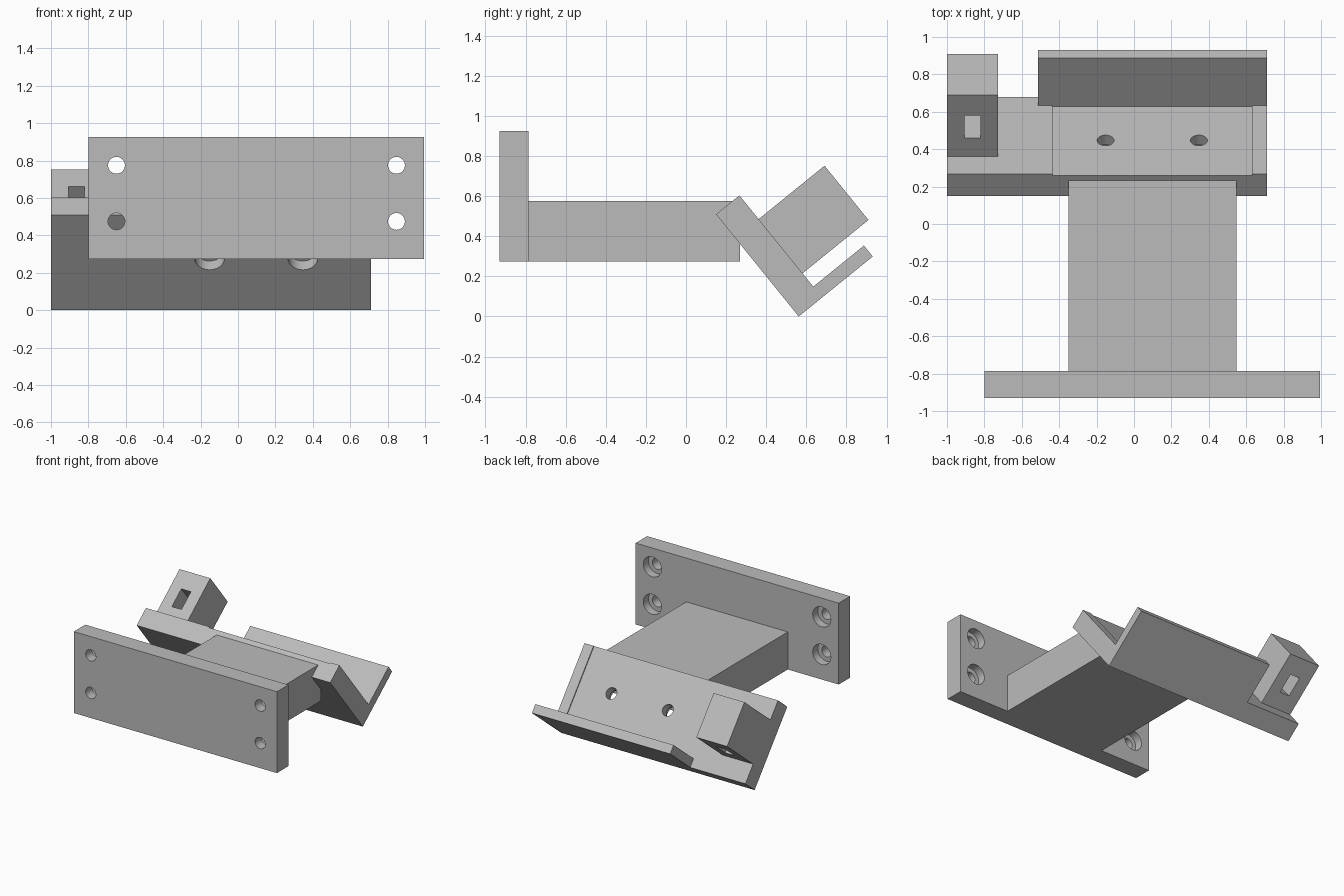
import bpy, bmesh, math
from mathutils import Matrix

if "Cube" in bpy.data.objects:
    bpy.data.objects.remove(bpy.data.objects["Cube"])

grey = bpy.data.materials.new("plain grey")
grey.diffuse_color = (0.5, 0.5, 0.5, 1)
grey.use_nodes = True
grey.node_tree.nodes["Principled BSDF"].inputs["Base Color"].default_value = grey.diffuse_color

# Frame of the tilted holder: local y points out of the plate, local z up along it
TILT = Matrix.Translation((0, 0.562, 0)) @ Matrix.Rotation(math.radians(39), 4, 'X')
FLAT = Matrix.Identity(4)


def extrude(name, profile, x0, x1, frame=FLAT):
    """Extrude a (y, z) profile along x."""
    bm = bmesh.new()
    face = bm.faces.new([bm.verts.new((x0, y, z)) for y, z in profile])
    out = bmesh.ops.extrude_face_region(bm, geom=[face])
    verts = [v for v in out["geom"] if isinstance(v, bmesh.types.BMVert)]
    bmesh.ops.translate(bm, verts=verts, vec=(x1 - x0, 0, 0))
    return finish(name, bm, frame)


def box(name, x, y, z, frame=FLAT):
    return extrude(name, [(y[0], z[0]), (y[1], z[0]), (y[1], z[1]), (y[0], z[1])], x[0], x[1], frame)


def rod(name, x, z, r, y0, y1, frame=FLAT):
    """Cylinder along local y."""
    bm = bmesh.new()
    m = Matrix.Translation((x, (y0 + y1) / 2, z)) @ Matrix.Rotation(math.pi / 2, 4, 'X')
    bmesh.ops.create_cone(bm, cap_ends=True, segments=40, radius1=r, radius2=r,
                          depth=y1 - y0, matrix=m)
    return finish(name, bm, frame)


def finish(name, bm, frame):
    bmesh.ops.recalc_face_normals(bm, faces=bm.faces)
    mesh = bpy.data.meshes.new(name)
    bm.to_mesh(mesh)
    bm.free()
    mesh.materials.append(grey)
    ob = bpy.data.objects.new(name, mesh)
    bpy.context.collection.objects.link(ob)
    ob.matrix_world = frame
    return ob


def cut(target, cutter):
    mod = target.modifiers.new(cutter.name, 'BOOLEAN')
    mod.operation, mod.solver, mod.object = 'DIFFERENCE', 'EXACT', cutter
    cutter.hide_render = True
    cutter.hide_set(True)


def smooth_holes(ob):
    bpy.ops.object.select_all(action='DESELECT')
    bpy.context.view_layer.objects.active = ob
    ob.select_set(True)
    for mod in list(ob.modifiers):
        bpy.ops.object.modifier_apply(modifier=mod.name)
    bpy.ops.object.shade_smooth_by_angle(angle=math.radians(30))


# Wall plate with four counterbored screw holes
wall_plate = box("wall_plate", (-0.8, 0.995), (-0.93, -0.785), (0.275, 0.925))
for x in (-0.65, 0.847):
    for z in (0.475, 0.775):
        cut(wall_plate, rod("screw_hole_cutter", x, z, 0.045, -1.0, -0.7))
        cut(wall_plate, rod("counterbore_cutter", x, z, 0.08, -0.85, -0.7))

# Arm reaching to the holder
arm = box("arm", (-0.35, 0.547), (-0.785, 0.268), (0.275, 0.575))

# Tilted L-shaped holder; the lip stops short on the left
holder = extrude("holder", [(0, 0), (0.475, 0), (0.475, 0.07), (0.15, 0.07), (0.15, 0.655), (0, 0.655)],
                 -1.0, 0.71, TILT)
cut(holder, box("lip_end_cutter", (-1.1, -0.512), (0.15, 0.6), (-0.1, 0.1), TILT))
# Shallow recess on the seat face, then counterbored holes
cut(holder, box("recess_cutter", (-0.437, 0.63), (0.142, 0.3), (0.07, 0.8), TILT))
for x in (-0.152, 0.347):
    cut(holder, rod("bolt_hole_cutter", x, 0.358, 0.045, -0.1, 0.3, TILT))
    cut(holder, rod("bolt_counterbore_cutter", x, 0.358, 0.08, -0.1, 0.075, TILT))

# Side block with a slot running through it
block = box("side_block", (-1.0, -0.728), (0.15, 0.573), (0.155, 0.503), TILT)
cut(block, box("slot_cutter", (-0.907, -0.822), (0.277, 0.43), (0.0, 0.7), TILT))

bpy.context.view_layer.update()
for part in (wall_plate, holder, block):
    smooth_holes(part)
